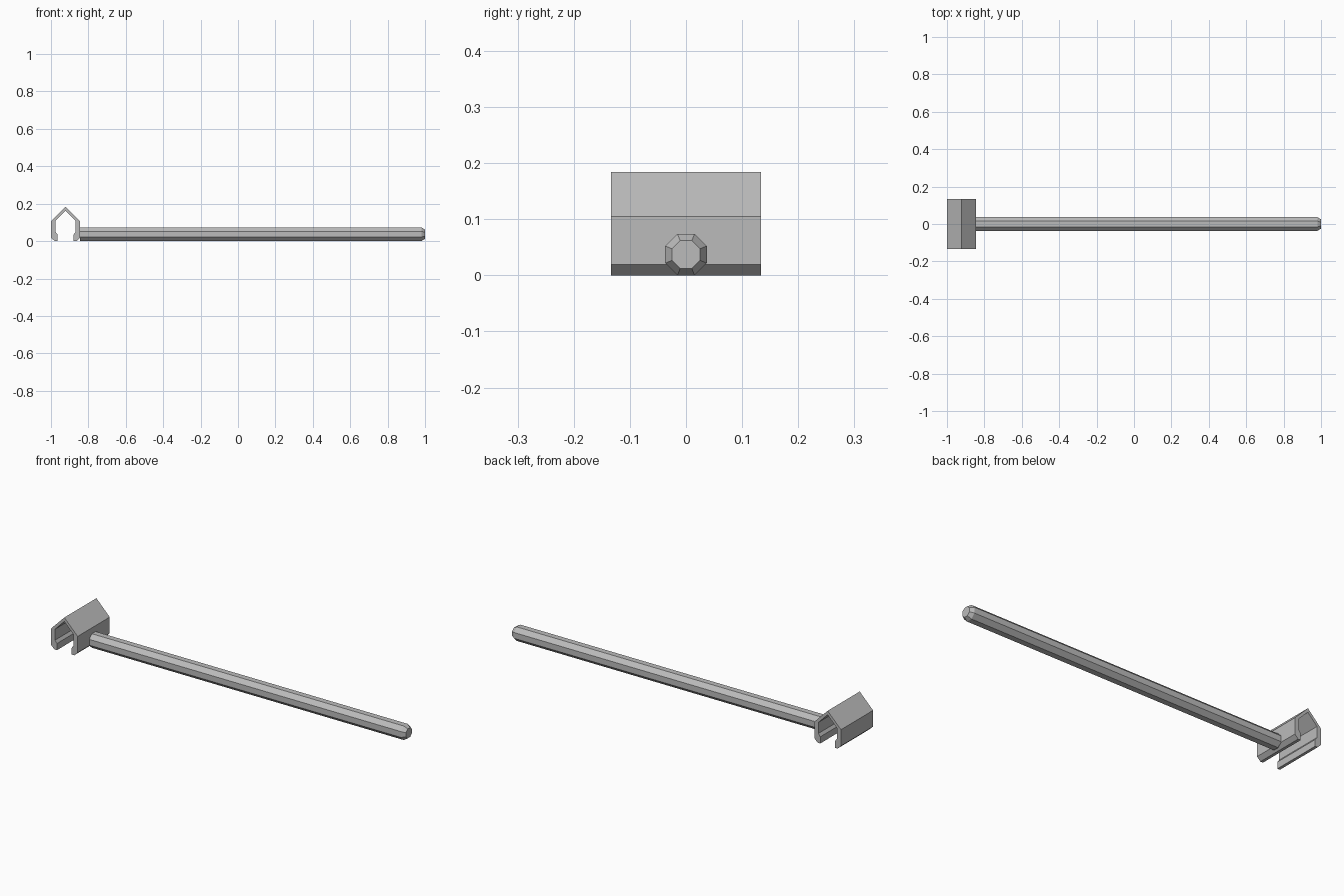
import bpy
import bmesh
from math import pi, cos
from mathutils import Matrix

if "Cube" in bpy.data.objects:
    bpy.data.objects.remove(bpy.data.objects["Cube"], do_unlink=True)

grey = bpy.data.materials.new("plain grey")
grey.use_nodes = True
grey.diffuse_color = (0.5, 0.5, 0.5, 1)
grey.node_tree.nodes["Principled BSDF"].inputs["Base Color"].default_value = (0.5, 0.5, 0.5, 1)


def add_object(name, bm):
    bmesh.ops.recalc_face_normals(bm, faces=bm.faces)
    mesh = bpy.data.meshes.new(name)
    bm.to_mesh(mesh)
    bm.free()
    mesh.materials.append(grey)
    obj = bpy.data.objects.new(name, mesh)
    bpy.context.collection.objects.link(obj)
    return obj


# Clip: half profile from the outer apex round to the inner apex, mirrored
CLIP_X, HALF_DEPTH = -0.922, 0.134
outer = [(0, 0.184), (0.078, 0.105), (0.078, 0.019), (0.058, 0)]
inner = [(0.043, 0), (0.043, 0.035), (0.054, 0.05), (0.054, 0.108), (0, 0.163)]
half = outer + inner

bm = bmesh.new()
for side in (1, -1):
    rings = [[bm.verts.new((CLIP_X + side * x, y, z)) for x, z in half]
             for y in (-HALF_DEPTH, HALF_DEPTH)]
    front, back = rings
    # Long walls, leaving the mirror plane open
    for i in range(len(half) - 1):
        bm.faces.new((front[i], front[i + 1], back[i + 1], back[i]))
    # End faces
    for ring in rings:
        bm.faces.new(ring)
bmesh.ops.remove_doubles(bm, verts=bm.verts, dist=0.0001)
add_object("clip", bm)

# Shaft: octagonal bar along x with a chamfered tip
START, END, APOTHEM, CHAMFER = -0.845, 1.0, 0.037, 0.02
bm = bmesh.new()
bmesh.ops.create_cone(bm, cap_ends=True, segments=8, radius1=APOTHEM / cos(pi / 8),
                      radius2=APOTHEM / cos(pi / 8), depth=END - CHAMFER - START)
bmesh.ops.rotate(bm, verts=bm.verts, matrix=Matrix.Rotation(pi / 8, 3, "Z"))
bmesh.ops.rotate(bm, verts=bm.verts, matrix=Matrix.Rotation(pi / 2, 3, "Y"))
bm.normal_update()
tip = max(bm.faces, key=lambda f: f.calc_center_median().x)
ext = bmesh.ops.extrude_face_region(bm, geom=[tip])
tip_verts = [v for v in ext["geom"] if isinstance(v, bmesh.types.BMVert)]
bmesh.ops.delete(bm, geom=[f for f in bm.faces if f == tip], context="FACES_ONLY")
for v in tip_verts:
    v.co.x += CHAMFER
    v.co.y *= 0.67
    v.co.z *= 0.67
bmesh.ops.translate(bm, verts=bm.verts, vec=((START + END - CHAMFER) / 2, 0, APOTHEM))
# Square the octagon so flats face up, down and sideways
first = bm.verts[:][0].co
if abs(abs(first.y) - abs(first.z - APOTHEM)) < 0.001 or abs(first.y) < 0.001:
    bmesh.ops.rotate(bm, verts=bm.verts, cent=(0, 0, APOTHEM),
                     matrix=Matrix.Rotation(pi / 8, 3, "X"))
add_object("shaft", bm)
